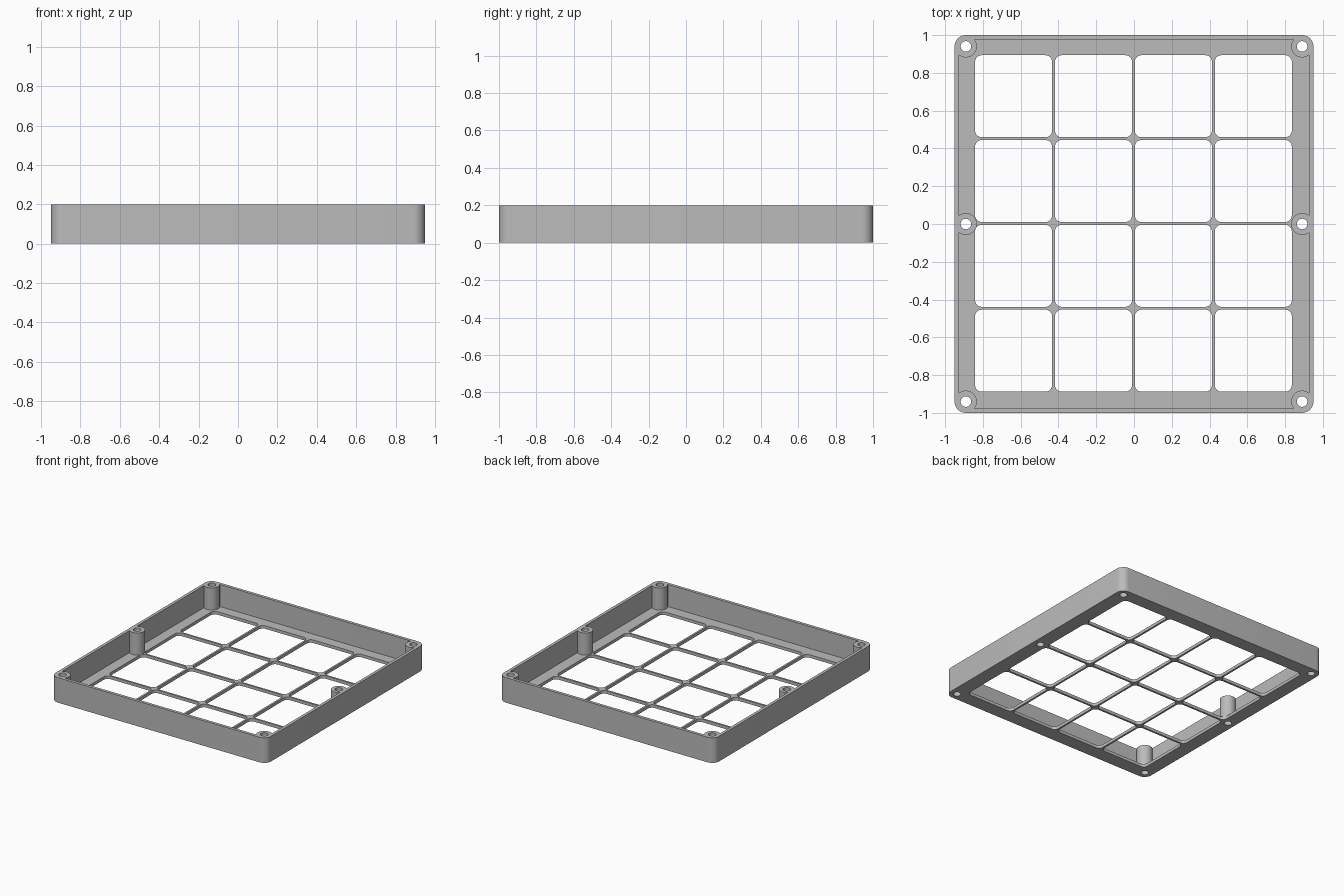
import bpy, bmesh
from math import sin, cos, pi

cube = bpy.data.objects.get("Cube")
if cube:
    bpy.data.objects.remove(cube)

HALF_X, HALF_Y, HEIGHT = 0.95, 1.0, 0.2
FLOOR, WALL, CORNER = 0.024, 0.024, 0.06
POST_R, HOLE_R = 0.058, 0.028

grey = bpy.data.materials.new("plain grey")
grey.use_nodes = True
COLOUR = (0.5, 0.5, 0.5, 1)
grey.diffuse_color = COLOUR
grey.node_tree.nodes["Principled BSDF"].inputs["Base Color"].default_value = COLOUR


def rounded_rect(cx, cy, hx, hy, r, steps=8):
    """Outline of a rectangle with rounded corners."""
    pts = []
    for k, (sx, sy) in enumerate([(1, 1), (-1, 1), (-1, -1), (1, -1)]):
        for i in range(steps + 1):
            a = (k + i / steps) * pi / 2
            pts.append((cx + sx * (hx - r) + r * cos(a),
                        cy + sy * (hy - r) + r * sin(a)))
    return pts


def circle(cx, cy, r, n=40):
    return [(cx + r * cos(2 * pi * i / n), cy + r * sin(2 * pi * i / n))
            for i in range(n)]


def plate(name, outlines, z0, z1):
    """Extrude a flat outline with holes between two heights."""
    curve = bpy.data.curves.new(name, 'CURVE')
    curve.dimensions = '2D'
    curve.fill_mode = 'BOTH'
    curve.extrude = (z1 - z0) / 2
    for pts in outlines:
        spline = curve.splines.new('POLY')
        spline.points.add(len(pts) - 1)
        for p, (x, y) in zip(spline.points, pts):
            p.co = (x, y, 0, 1)
        spline.use_cyclic_u = True
    temp = bpy.data.objects.new(name + " outline", curve)
    bpy.context.collection.objects.link(temp)
    graph = bpy.context.evaluated_depsgraph_get()
    mesh = bpy.data.meshes.new_from_object(temp.evaluated_get(graph))
    bpy.data.objects.remove(temp)
    bpy.data.curves.remove(curve)

    bm = bmesh.new()
    bm.from_mesh(mesh)
    bmesh.ops.remove_doubles(bm, verts=bm.verts, dist=1e-5)
    bmesh.ops.recalc_face_normals(bm, faces=bm.faces)
    bmesh.ops.translate(bm, verts=bm.verts, vec=(0, 0, (z0 + z1) / 2))
    bm.to_mesh(mesh)
    bm.free()
    mesh.materials.clear()
    mesh.materials.append(grey)
    ob = bpy.data.objects.new(name, mesh)
    bpy.context.collection.objects.link(ob)
    bpy.ops.object.select_all(action='DESELECT')
    ob.select_set(True)
    bpy.context.view_layer.objects.active = ob
    bpy.ops.object.shade_smooth_by_angle()
    return ob


outer = rounded_rect(0, 0, HALF_X, HALF_Y, CORNER)
inner = rounded_rect(0, 0, HALF_X - WALL, HALF_Y - WALL, CORNER - WALL)
posts = [(x, y) for x in (-0.89, 0.89) for y in (-0.94, 0, 0.94)]

# Floor: four by four windows and the screw holes
windows = [rounded_rect((i - 1.5) * 0.423 - 0.003, (j - 1.5) * 0.449 + 0.003,
                        0.204, 0.217, 0.035)
           for i in range(4) for j in range(4)]
holes = [circle(x, y, HOLE_R) for x, y in posts]
plate("grid_floor", [outer] + windows + holes, 0, FLOOR)

# Side wall
plate("side_wall", [outer, inner], FLOOR, HEIGHT)

# Hollow screw posts
for n, (x, y) in enumerate(posts):
    plate(f"screw_post_{n + 1}", [circle(x, y, POST_R), circle(x, y, HOLE_R)],
          FLOOR, HEIGHT)
